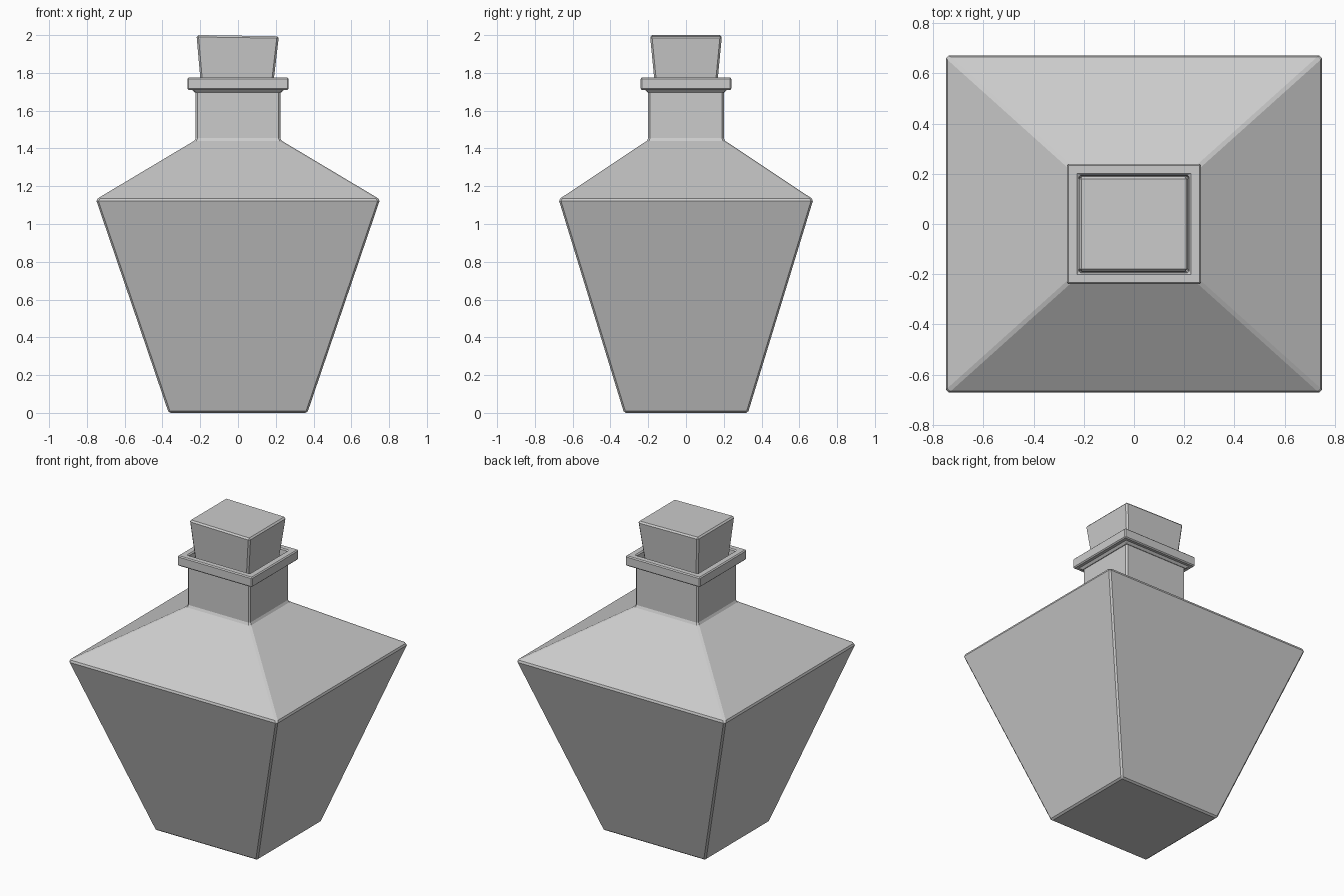
import bpy, bmesh

if "Cube" in bpy.data.objects:
    bpy.data.objects.remove(bpy.data.objects["Cube"])


def loft(name, rings, bevel, loop=False):
    """Stack rectangular rings (half_x, half_y, z) into a flat-sided solid with chamfered edges."""
    bm = bmesh.new()
    loops = [[bm.verts.new((sx * hx, sy * hy, z))
              for sx, sy in ((-1, -1), (1, -1), (1, 1), (-1, 1))]
             for hx, hy, z in rings]
    pairs = list(zip(loops, loops[1:]))
    if loop:
        pairs.append((loops[-1], loops[0]))
    else:
        bm.faces.new(loops[0][::-1])
        bm.faces.new(loops[-1])
    for a, b in pairs:
        for i in range(4):
            j = (i + 1) % 4
            bm.faces.new((a[i], a[j], b[j], b[i]))
    bmesh.ops.recalc_face_normals(bm, faces=bm.faces)
    mesh = bpy.data.meshes.new(name)
    bm.to_mesh(mesh)
    bm.free()
    obj = bpy.data.objects.new(name, mesh)
    bpy.context.collection.objects.link(obj)
    mod = obj.modifiers.new("chamfer", 'BEVEL')
    mod.width = bevel
    mod.segments = 1
    mod.limit_method = 'ANGLE'
    mod.angle_limit = 0.4
    return obj


# Tapered body, sloped shoulders and open square neck
loft("bottle_body", [
    (0.367, 0.328, 0.0),
    (0.752, 0.674, 1.13),
    (0.224, 0.2, 1.445),
    (0.224, 0.2, 1.73),
    (0.205, 0.18, 1.73),
    (0.205, 0.18, 1.6),
], 0.014)

# Thin step where the neck meets the lip, and the lip itself
loft("neck_lip", [
    (0.215, 0.19, 1.697),
    (0.235, 0.21, 1.697),
    (0.235, 0.21, 1.71),
    (0.268, 0.24, 1.71),
    (0.268, 0.24, 1.775),
    (0.22, 0.195, 1.775),
    (0.215, 0.19, 1.72),
], 0.01, loop=True)

# Stopper flaring upwards, tilted a touch
cork = loft("stopper", [
    (0.182, 0.156, -0.13),
    (0.218, 0.19, 0.222),
], 0.01)
cork.location = (-0.005, 0, 1.775)
cork.rotation_euler.y = 0.015
